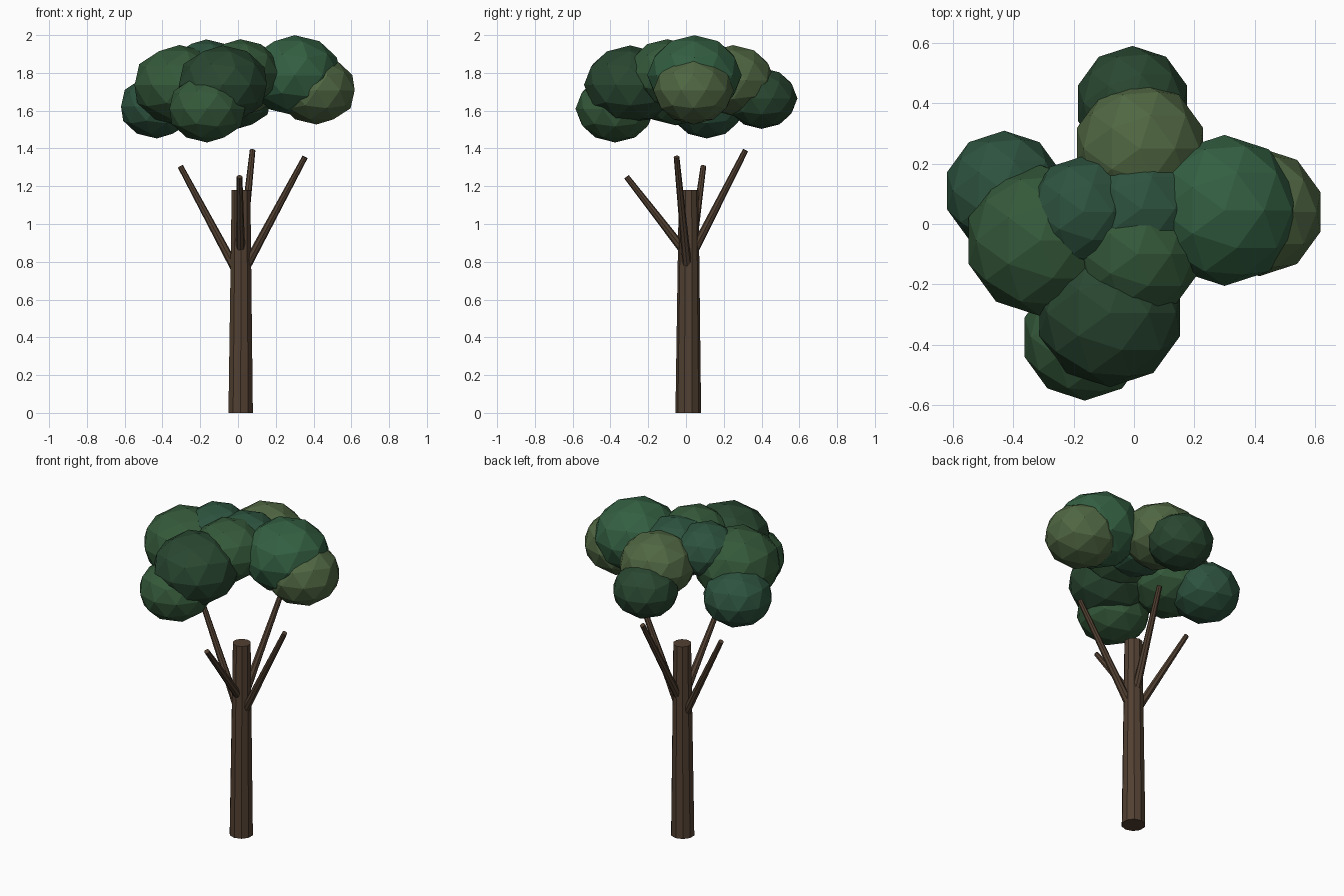
import bpy
from mathutils import Vector

if "Cube" in bpy.data.objects:
    bpy.data.objects.remove(bpy.data.objects["Cube"])


def material(name, rgb):
    m = bpy.data.materials.new(name)
    m.diffuse_color = (*rgb, 1)
    m.use_nodes = True
    m.node_tree.nodes["Principled BSDF"].inputs["Base Color"].default_value = m.diffuse_color
    return m


bark = material("bark", (0.085, 0.052, 0.032))
greens = {
    "dark": material("leaf_dark", (0.022, 0.062, 0.030)),
    "blue": material("leaf_blue", (0.026, 0.085, 0.048)),
    "mid": material("leaf_mid", (0.035, 0.100, 0.042)),
    "fresh": material("leaf_fresh", (0.033, 0.115, 0.054)),
    "light": material("leaf_light", (0.080, 0.135, 0.055)),
}


def limb(name, start, end, r1, r2, sides):
    """Tapered flat-shaded cone between two points."""
    a, b = Vector(start), Vector(end)
    bpy.ops.mesh.primitive_cone_add(vertices=sides, radius1=r1, radius2=r2,
                                    depth=(b - a).length, location=(a + b) / 2)
    ob = bpy.context.object
    ob.rotation_euler = Vector((0, 0, 1)).rotation_difference(b - a).to_euler()
    ob.name = name
    ob.data.materials.append(bark)


def leaf_clump(name, loc, r, tone):
    """Slightly flattened low-poly ball of leaves."""
    bpy.ops.mesh.primitive_ico_sphere_add(subdivisions=2, radius=r, location=loc)
    ob = bpy.context.object
    ob.scale.z = 0.85
    ob.name = name
    ob.data.materials.append(greens[tone])


# Trunk
limb("trunk", (0.014, 0.012, 0), (0.016, 0.014, 1.18), 0.068, 0.052, 10)

# Branches: height where they leave the trunk axis, and tip
branches = [
    (0.71, (-0.305, 0.092, 1.305)),
    (0.72, (0.355, -0.05, 1.355)),
    (0.80, (0.077, 0.315, 1.39)),
    (0.83, (0.008, -0.315, 1.25)),
]
for i, (z, tip) in enumerate(branches, 1):
    limb(f"branch_{i}", (0.014, 0.012, z), tip, 0.025, 0.015, 8)

# Crown: centre, radius, tone
clumps = [
    ((-0.43, 0.11, 1.622), 0.199, "blue"),
    ((-0.005, 0.40, 1.665), 0.19, "dark"),
    ((0.02, 0.25, 1.76), 0.22, "light"),
    ((0.30, 0.045, 1.787), 0.25, "fresh"),
    ((0.415, 0.04, 1.708), 0.213, "light"),
    ((-0.31, -0.055, 1.735), 0.25, "mid"),
    ((-0.08, -0.295, 1.737), 0.245, "dark"),
    ((-0.163, -0.375, 1.61), 0.21, "mid"),
    ((-0.168, 0.04, 1.82), 0.185, "blue"),
    ((0.012, -0.10, 1.80), 0.21, "mid"),
    ((0.025, 0.05, 1.79), 0.21, "blue"),
]
for i, (loc, r, tone) in enumerate(clumps, 1):
    leaf_clump(f"leaf_clump_{i}", loc, r, tone)
